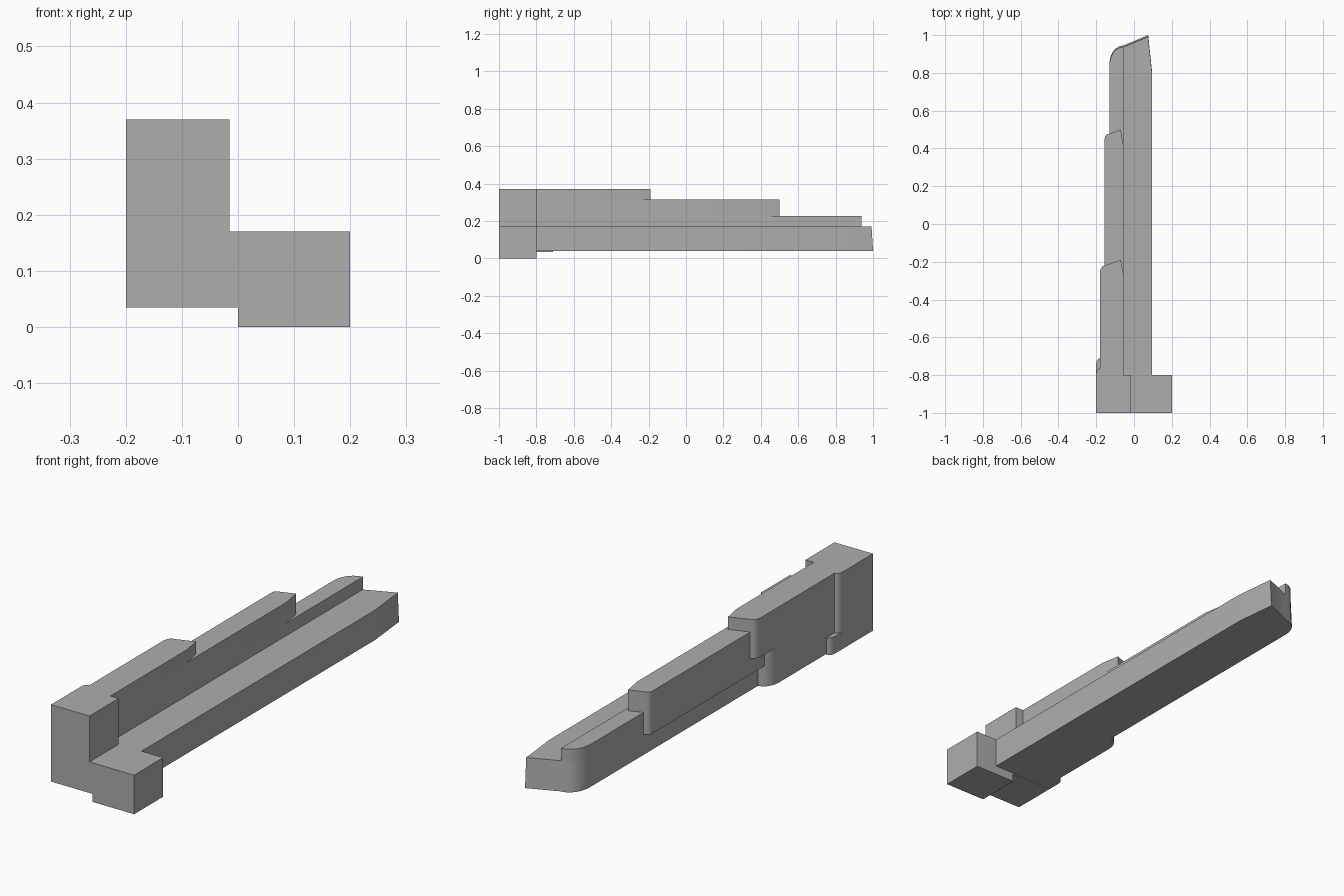
import bpy, bmesh, math
from mathutils import Vector

if "Cube" in bpy.data.objects:
    bpy.data.objects.remove(bpy.data.objects["Cube"])

grey = bpy.data.materials.new("plain_grey")
grey.use_nodes = True
GREY = (0.42, 0.42, 0.42, 1)
grey.diffuse_color = GREY
grey.node_tree.nodes["Principled BSDF"].inputs["Base Color"].default_value = GREY

START = -0.8      # where the beams leave the end block
WALL = -0.055     # inner face of the tall wall


def prism(name, outline, low, high, upright=True, rake=0):
    """Extrude an outline along z, or along y when not upright."""
    bm = bmesh.new()
    place = (lambda a, b, t: (a, b, t)) if upright else (lambda a, b, t: (a, t, b))
    face = bm.faces.new([bm.verts.new(place(a, b, low)) for a, b in outline])
    grown = bmesh.ops.extrude_face_region(bm, geom=[face])["geom"]
    step = Vector(place(0, 0, high - low))
    for v in grown:
        if isinstance(v, bmesh.types.BMVert):
            v.co += step
            if rake and v.co.y > 0:
                v.co.y -= rake
    bmesh.ops.recalc_face_normals(bm, faces=bm.faces)
    mesh = bpy.data.meshes.new(name)
    bm.to_mesh(mesh)
    bm.free()
    mesh.materials.append(grey)
    obj = bpy.data.objects.new(name, mesh)
    bpy.context.collection.objects.link(obj)
    bpy.ops.object.select_all(action="DESELECT")
    obj.select_set(True)
    bpy.context.view_layer.objects.active = obj
    bpy.ops.object.shade_smooth_by_angle(angle=math.radians(30))


def rounded(x0, y0, x1, y1, steps=6):
    """Quarter ellipse from the outer side (x0, y0) to the end (x1, y1)."""
    angles = [math.pi / 2 * i / steps for i in range(steps + 1)]
    return [(x1 + (x0 - x1) * math.cos(a), y0 + (y1 - y0) * math.sin(a)) for a in angles]


def strip(name, x0, x1, y0, y1, low, high):
    """Side layer with a rounded far end."""
    prism(name, [(x1, START), (x0, START)] + rounded(x0, y0, x1, y1), low, high)


def wall(name, x0, corner, tip, taper, low, high):
    """Tall wall layer with a rounded outer corner and a pointed inner tip."""
    outline = [(WALL, START), (x0, START)] + rounded(x0, *corner) + [tip, (WALL, taper)]
    prism(name, outline, low, high)


# L-shaped end block
prism("end_block", [(-0.2, 0.035), (0, 0.035), (0, 0), (0.2, 0), (0.2, 0.17),
                    (-0.015, 0.17), (-0.015, 0.37), (-0.2, 0.37)], -1, START, upright=False)
strip("block_side_upper", -0.2, -0.18, -0.79, -0.765, 0.11, 0.37)
strip("block_side_lower", -0.2, -0.18, -0.74, -0.71, 0.035, 0.11)

# Long base beam and its low wall
end = rounded(-0.13, 0.85, WALL, 0.945)
prism("base_beam", [(0.095, START), (-0.13, START)] + end + [(0.075, 1), (0.095, 0.81)],
      0.04, 0.17, rake=0.008)
prism("low_wall", [(WALL, START), (-0.13, START)] + rounded(-0.13, 0.842, WALL, 0.937),
      0.17, 0.225)

# Middle wall with its outer layer
wall("middle_wall", -0.155, (0.455, -0.13, 0.478), (-0.07, 0.5), 0.41, 0.225, 0.315)
strip("middle_side", -0.155, -0.13, 0.455, 0.478, 0.13, 0.225)

# High wall with its outer layers
wall("high_wall", -0.18, (-0.26, -0.155, -0.22), (-0.07, -0.19), -0.27, 0.315, 0.37)
strip("high_side_upper", -0.18, -0.155, -0.26, -0.22, 0.2, 0.315)
strip("high_side_lower", -0.18, -0.13, -0.38, -0.31, 0.04, 0.2)
